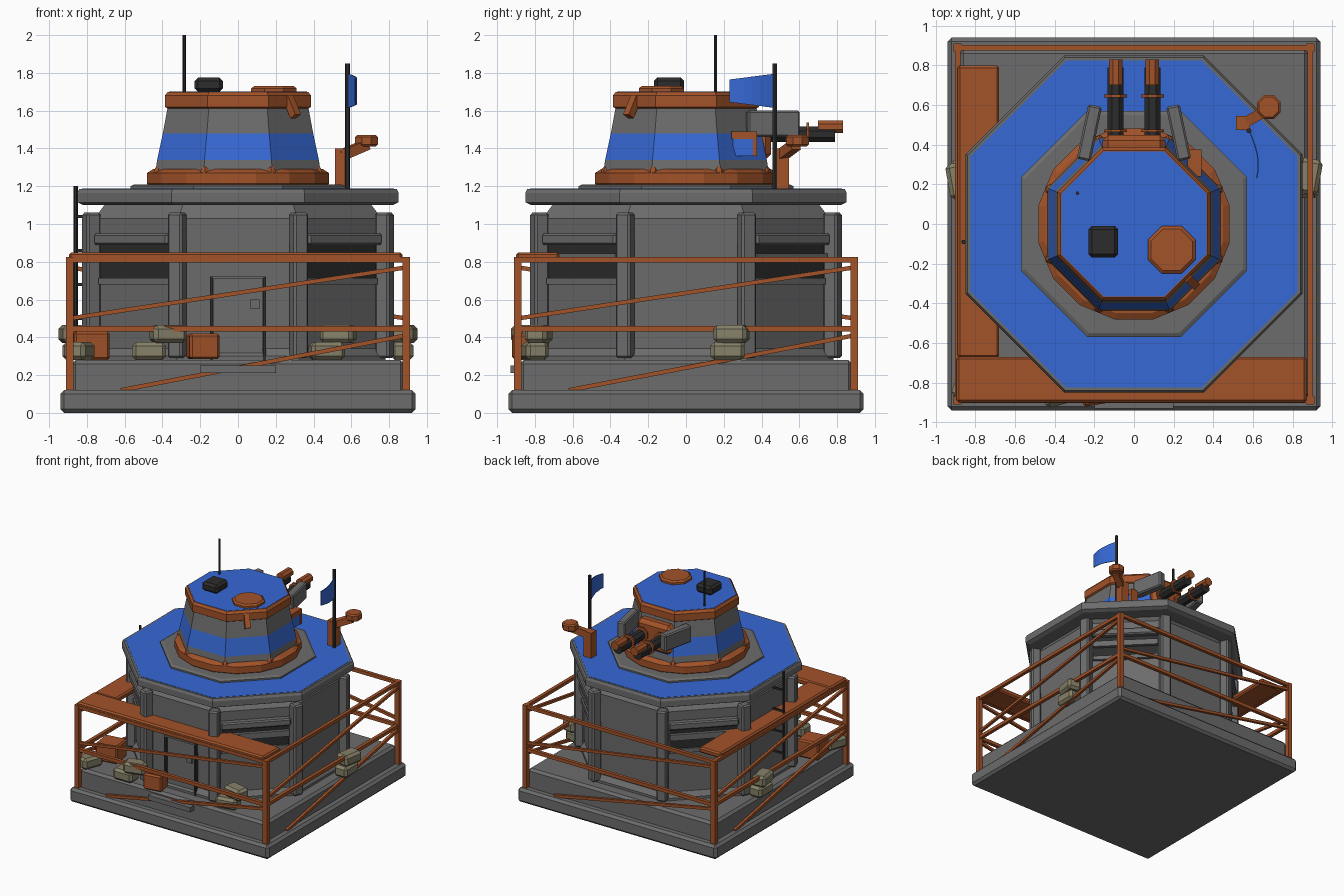
import bpy, bmesh, math
from mathutils import Vector, Matrix

cube = bpy.data.objects.get("Cube")
if cube:
    bpy.data.objects.remove(cube, do_unlink=True)


def material(name, rgb):
    m = bpy.data.materials.new(name)
    m.use_nodes = True
    m.diffuse_color = (*rgb, 1)
    m.node_tree.nodes["Principled BSDF"].inputs["Base Color"].default_value = (*rgb, 1)
    m.roughness = 0.8
    return m


GREY = material("concrete grey", (0.15, 0.15, 0.15))
BLUE = material("team blue", (0.037, 0.14, 0.66))
RUST = material("rust brown", (0.36, 0.085, 0.022))
DARK = material("dark metal", (0.025, 0.025, 0.025))
TAN = material("sack tan", (0.24, 0.22, 0.14))


def finish(name, bm, mats, bevel=0):
    bmesh.ops.recalc_face_normals(bm, faces=bm.faces)
    mesh = bpy.data.meshes.new(name)
    bm.to_mesh(mesh)
    bm.free()
    for m in mats:
        mesh.materials.append(m)
    ob = bpy.data.objects.new(name, mesh)
    bpy.context.collection.objects.link(ob)
    if bevel:
        mod = ob.modifiers.new("edge", 'BEVEL')
        mod.width, mod.segments = bevel, 1
    return ob


def box(name, lo, hi, mat, turn=0, bevel=0, tilt=0):
    """Box between two corners, turned about its own vertical axis."""
    lo, hi = Vector(lo), Vector(hi)
    bm = bmesh.new()
    bmesh.ops.create_cube(bm, size=1)
    bm.transform(Matrix.Diagonal((*(hi - lo), 1)))
    ob = finish(name, bm, [mat], bevel)
    ob.location = (lo + hi) / 2
    ob.rotation_euler = (0, math.radians(tilt), math.radians(turn))
    return ob


def wall_box(name, angle, dist, depth, width, z0, z1, mat, bevel=0):
    """Box that faces outward at an angle and distance from the centre."""
    a = math.radians(angle)
    c = Vector((math.cos(a), math.sin(a), 0)) * dist
    half = Vector((depth, width, 0)) / 2
    return box(name, c - half + Vector((0, 0, z0)), c + half + Vector((0, 0, z1)), mat, angle, bevel)


def rod(name, a, b, r, mat, sides=8):
    a, b = Vector(a), Vector(b)
    bm = bmesh.new()
    bmesh.ops.create_cone(bm, cap_ends=True, segments=sides, radius1=r, radius2=r, depth=(b - a).length)
    bm.transform(Matrix.Rotation(math.pi / sides, 4, 'Z'))
    ob = finish(name, bm, [mat])
    ob.location = (a + b) / 2
    ob.rotation_euler = (b - a).to_track_quat('Z', 'Y').to_euler()
    return ob


def loft(name, rings, mats, bands=None, sides=8, centre=(0, 0)):
    """Stack of polygon rings (apothem, z); bands give a material per step, the last one the top cap."""
    bm = bmesh.new()
    loops = []
    for apothem, z in rings:
        r = apothem / math.cos(math.pi / sides)
        angles = [(i + 0.5) * math.tau / sides for i in range(sides)]
        loops.append([bm.verts.new((centre[0] + r * math.cos(t), centre[1] + r * math.sin(t), z)) for t in angles])
    bands = bands or [0] * len(rings)
    for lower, upper, band in zip(loops, loops[1:], bands):
        for i in range(sides):
            j = (i + 1) % sides
            bm.faces.new((lower[i], lower[j], upper[j], upper[i])).material_index = band
    bm.faces.new(loops[0][::-1]).material_index = bands[0]
    bm.faces.new(loops[-1]).material_index = bands[-1]
    return finish(name, bm, mats)


# Stepped foundation
box("foundation", (-0.94, -0.94, 0), (0.94, 0.94, 0.12), GREY, bevel=0.02)
box("foundation_step", (-0.88, -0.88, 0.1), (0.88, 0.88, 0.28), GREY, bevel=0.02)
box("front_step", (-0.2, -0.93, 0.21), (0.2, -0.87, 0.25), GREY)

# Bunker body and roof
loft("bunker_body", [(0.78, 0.27), (0.78, 0.3), (0.75, 0.34), (0.76, 1.03), (0.70, 1.11)], [GREY])
loft("roof", [(0.82, 1.1), (0.85, 1.115), (0.85, 1.165), (0.84, 1.185), (0.825, 1.185), (0.825, 1.187)],
     [GREY, BLUE], [0, 0, 0, 0, 1, 1])
loft("turret_plate", [(0.57, 1.18), (0.57, 1.2), (0.55, 1.21)], [GREY])

# Corner buttresses and slotted windows on the diagonal walls
for k in range(8):
    wall_box("buttress", 22.5 + 45 * k, 0.84, 0.08, 0.085, 0.29, 1.06, GREY, 0.012)
for k in range(4):
    a = 45 + 90 * k
    wall_box("window_slot", a, 0.762, 0.009, 0.53, 0.71, 0.89, DARK)
    wall_box("window_hood", a, 0.775, 0.07, 0.55, 0.89, 0.95, GREY, 0.01)
    wall_box("window_louvre", a, 0.77, 0.05, 0.53, 0.795, 0.845, GREY)
    wall_box("window_sill", a, 0.765, 0.03, 0.53, 0.68, 0.715, GREY)

# Door
box("door", (-0.13, -0.768, 0.28), (0.13, -0.74, 0.71), GREY)
for x in (-0.14, 0.14):
    box("door_jamb", (x - 0.008, -0.785, 0.28), (x + 0.008, -0.74, 0.72), DARK)
box("door_lintel", (-0.145, -0.785, 0.71), (0.145, -0.74, 0.725), GREY)
box("door_handle", (0.065, -0.79, 0.55), (0.115, -0.76, 0.6), GREY)

# Railing, one side repeated by quarter turns
for k in range(4):
    q = Matrix.Rotation(k * math.pi / 2, 3, 'Z')

    def side_rod(name, x0, z0, x1, z1, r):
        rod(name, q @ Vector((x0, -0.89, z0)), q @ Vector((x1, -0.89, z1)), r, RUST, 4)

    side_rod("rail_post", 0.89, 0.1, 0.89, 0.825, 0.028)
    side_rod("top_rail", -0.9, 0.81, 0.9, 0.81, 0.02)
    side_rod("middle_rail", -0.9, 0.445, 0.9, 0.445, 0.02)
    side_rod("upper_brace", -0.89, 0.5, 0.89, 0.77, 0.016)
    side_rod("lower_brace", -0.62, 0.12, 0.89, 0.41, 0.016)

# L-shaped walkway
box("front_walkway", (-0.895, -0.9, 0.8), (0.87, -0.67, 0.85), RUST, bevel=0.012)
box("side_walkway", (-0.89, -0.675, 0.8), (-0.68, 0.8, 0.848), RUST, bevel=0.012)

# Crates and sacks on the foundation
box("crate", (-0.88, -0.68, 0.28), (-0.69, -0.5, 0.43), RUST, 8, 0.012)
box("crate", (-0.265, -0.91, 0.285), (-0.105, -0.79, 0.42), RUST, 10, 0.012)
sacks = [(-0.47, -0.84, 0.28, 0), (-0.37, -0.85, 0.37, 15), (0.47, -0.8, 0.28, 10), (0.53, -0.78, 0.37, -12),
         (0.87, 0.22, 0.28, 90), (0.88, 0.24, 0.37, 80), (-0.87, 0.23, 0.28, 90), (-0.88, 0.22, 0.37, 100),
         (-0.84, -0.8, 0.28, 70)]
for x, y, z, turn in sacks:
    box("sack", (x - 0.09, y - 0.06, z), (x + 0.09, y + 0.06, z + 0.095), TAN, turn, 0.02)

# Service pipe with wall brackets
rod("service_pipe", (-0.86, -0.09, 0.45), (-0.86, -0.09, 1.2), 0.012, DARK, 6)
for z in (0.5, 0.68, 0.86, 1.04):
    rod("pipe_bracket", (-0.86, -0.09, z), (-0.74, -0.09, z), 0.01, DARK, 4)

# Turret: ring, banded wall, cap
loft("turret_ring", [(0.47, 1.2), (0.482, 1.215), (0.482, 1.27), (0.45, 1.29)], [RUST], sides=16)
for k in range(8):
    a = math.radians(22.5 + 45 * k)
    c = (0.455 * math.cos(a), 0.455 * math.sin(a))
    loft("ring_bolt", [(0.025, 1.27), (0.022, 1.29), (0.008, 1.31)], [RUST], sides=6, centre=c)
loft("turret_wall", [(0.437, 1.28), (0.428, 1.34), (0.398, 1.48), (0.372, 1.62)], [GREY, BLUE], [0, 1, 0, 0])
loft("turret_cap", [(0.37, 1.61), (0.387, 1.62), (0.387, 1.68), (0.372, 1.7), (0.366, 1.7), (0.366, 1.702)],
     [RUST, BLUE], [0, 0, 0, 0, 1, 1])

# Fittings on the turret cap
loft("hatch", [(0.12, 1.7), (0.12, 1.718), (0.105, 1.73)], [RUST], centre=(0.19, -0.13))
box("vent_box", (-0.23, -0.17, 1.7), (-0.08, -0.01, 1.775), DARK, bevel=0.018)
rod("antenna", (-0.285, 0.155, 1.69), (-0.285, 0.155, 2.0), 0.009, DARK, 6)
rod("cap_clamp", (0.265, -0.265, 1.67), (0.305, -0.305, 1.57), 0.03, RUST, 4)

# Twin guns pointing to the back
box("gun_mantlet", (-0.16, 0.34, 1.34), (0.16, 0.45, 1.59), RUST, bevel=0.03)
for s in (-1, 1):
    x = s * 0.093
    box("gun_cheek", (s * 0.225 - 0.035, 0.32, 1.46), (s * 0.225 + 0.035, 0.6, 1.6), GREY, s * 12, 0.01)
    rod("gun_barrel", (x, 0.4, 1.475), (x, 0.79, 1.475), 0.044, DARK)
    rod("gun_muzzle", (x, 0.7, 1.515), (x, 0.83, 1.515), 0.037, RUST)
    for y in (0.47, 0.645):
        rod("gun_collar", (x, y - 0.007, 1.48), (x, y + 0.007, 1.48), 0.062, RUST)

# Sight panel on the turret side
box("sight_frame", (0.27, 0.24, 1.45), (0.34, 0.375, 1.49), RUST)
box("sight_side", (0.27, 0.355, 1.36), (0.34, 0.375, 1.46), RUST)
box("sight_panel", (0.29, 0.25, 1.36), (0.335, 0.356, 1.455), BLUE)

# Lamp on a bent post
rod("lamp_post", (0.55, 0.51, 1.18), (0.55, 0.51, 1.4), 0.05, RUST, 4)
rod("lamp_arm", (0.54, 0.5, 1.36), (0.68, 0.58, 1.42), 0.038, RUST, 4)
loft("lamp_head", [(0.05, 1.41), (0.06, 1.42), (0.06, 1.46), (0.05, 1.47)], [RUST], centre=(0.68, 0.59))

# Flag: gently curved, double-sided thin sheet
rod("flag_pole", (0.58, 0.47, 1.18), (0.58, 0.47, 1.85), 0.014, DARK, 6)
bm = bmesh.new()
columns = []
for i in range(7):
    t = i / 6
    x, y = 0.585 + 0.045 * math.sin(t * 2.2), 0.47 - 0.24 * t
    columns.append([bm.verts.new((x, y, z)) for z in (1.615 + 0.03 * t, 1.795 - 0.03 * t)])
for a, b in zip(columns, columns[1:]):
    bm.faces.new((a[0], b[0], b[1], a[1]))
flag = finish("flag", bm, [BLUE])
flag.modifiers.new("thickness", 'SOLIDIFY').thickness = 0.006
